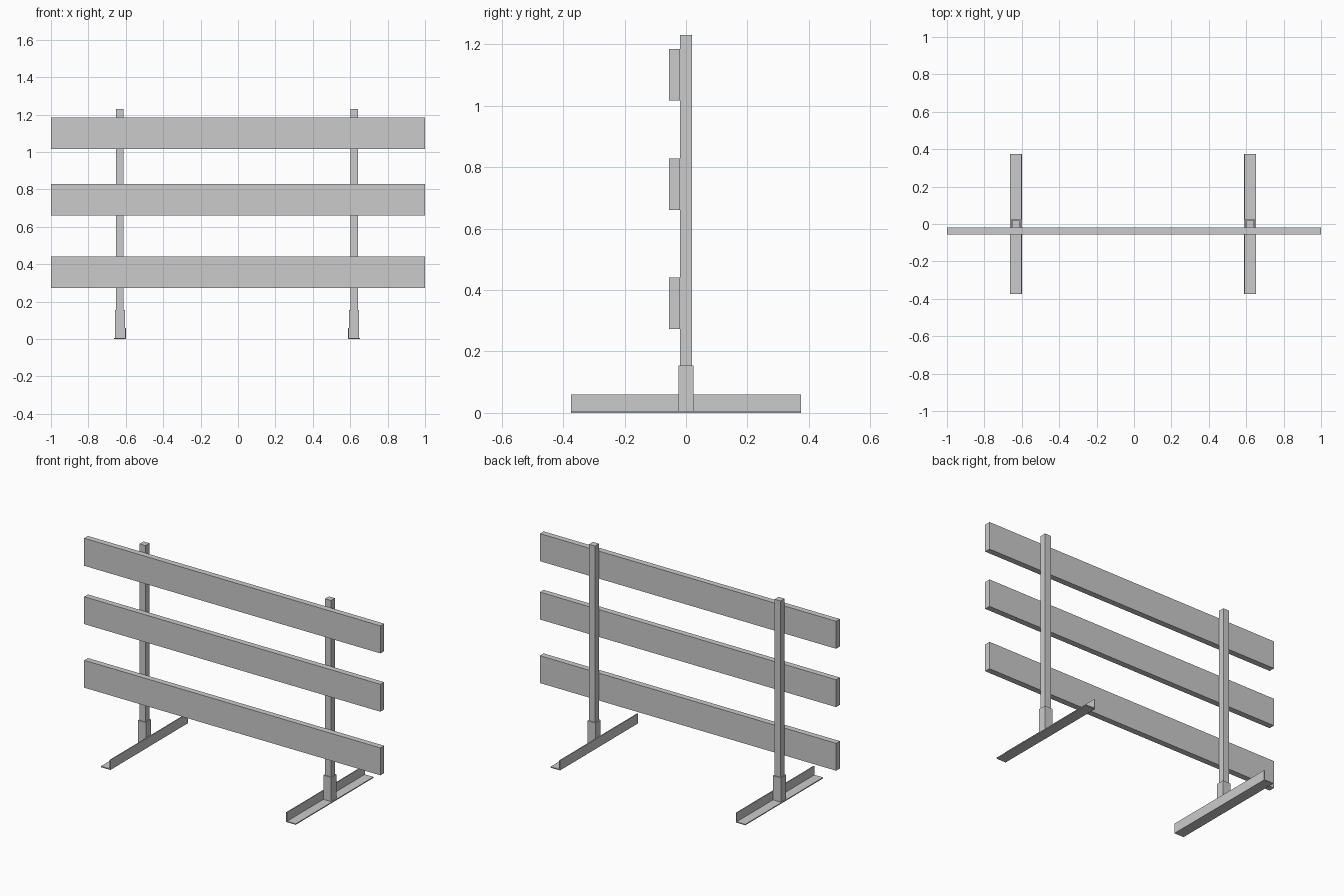
import bpy, bmesh

if "Cube" in bpy.data.objects:
    bpy.data.objects.remove(bpy.data.objects["Cube"])

MID = -0.0055  # the two stands mirror about this x


def mesh_object(name, bm):
    bmesh.ops.recalc_face_normals(bm, faces=bm.faces)
    me = bpy.data.meshes.new(name)
    bm.to_mesh(me)
    bm.free()
    ob = bpy.data.objects.new(name, me)
    bpy.context.collection.objects.link(ob)
    return ob


def box(name, x, y, z):
    bm = bmesh.new()
    bmesh.ops.create_cube(bm, size=1)
    for v in bm.verts:
        for i, (lo, hi) in enumerate((x, y, z)):
            v.co[i] = lo if v.co[i] < 0 else hi
    return mesh_object(name, bm)


def extrude_y(name, profile, y0, y1):
    bm = bmesh.new()
    face = bm.faces.new([bm.verts.new((x, y0, z)) for x, z in profile])
    ext = bmesh.ops.extrude_face_region(bm, geom=[face])
    verts = [g for g in ext["geom"] if isinstance(g, bmesh.types.BMVert)]
    bmesh.ops.translate(bm, verts=verts, vec=(0, y1 - y0, 0))
    return mesh_object(name, bm)


# Horizontal boards
for label, z0, z1 in (("lower", 0.273, 0.44), ("middle", 0.661, 0.828), ("upper", 1.017, 1.185)):
    box(label + "_board", (-1, 1), (-0.055, -0.019), (z0, z1))

# Two mirrored stands: post, socket and angle-iron foot
for side, s in (("right", 1), ("left", -1)):
    def mx(x):
        return MID + s * (x - MID)

    def span(a, b):
        return tuple(sorted((mx(a), mx(b))))

    box(side + "_post", span(0.601, 0.641), (-0.019, 0.019), (0.005, 1.23))
    box(side + "_post_socket", span(0.594, 0.647), (-0.025, 0.025), (0.005, 0.154))

    # L section with the upright flange on the inner side
    x0, x1, t, h = 0.588, 0.652, 0.006, 0.06
    section = [(x0, 0), (x1, 0), (x1, t), (x0 + t, t), (x0 + t, h), (x0, h)]
    extrude_y(side + "_angle_foot", [(mx(x), z) for x, z in section], -0.375, 0.375)
